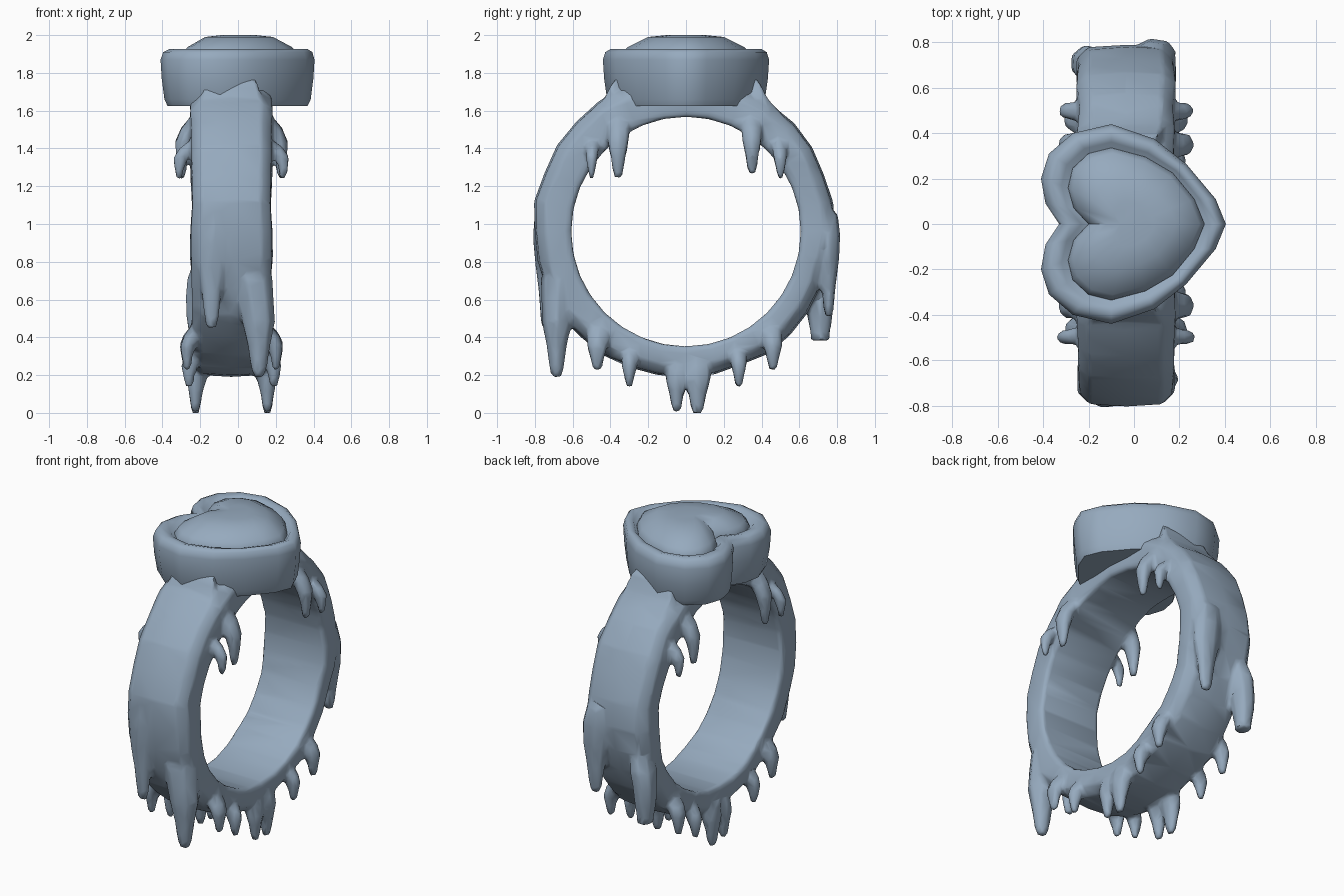
import bpy, bmesh, math, random
from mathutils import Vector

if "Cube" in bpy.data.objects:
    bpy.data.objects.remove(bpy.data.objects["Cube"])

random.seed(4)
metal = bpy.data.materials.new("blue grey metal")
metal.diffuse_color = (0.305, 0.402, 0.515, 1)
metal.use_nodes = True
metal.node_tree.nodes["Principled BSDF"].inputs["Base Color"].default_value = metal.diffuse_color
CX, CZ = -0.035, 0.96      # centre of the band


def shade(mesh, angle):
    for p in mesh.polygons:
        p.use_smooth = True
    mesh.set_sharp_from_angle(angle=math.radians(angle))


def skin(bm, loops, closed=False):
    """Skin a list of point loops; cap the ends, or join last to first."""
    rows = [[bm.verts.new(p) for p in loop] for loop in loops]
    n = len(rows[0])
    faces = []
    pairs = list(zip(rows, rows[1:]))
    if closed:
        pairs.append((rows[-1], rows[0]))
    for a, b in pairs:
        for i in range(n):
            j = (i + 1) % n
            faces.append(bm.faces.new((a[i], a[j], b[j], b[i])))
    if not closed:
        faces += [bm.faces.new(rows[0]), bm.faces.new(rows[-1])]
    bmesh.ops.recalc_face_normals(bm, faces=faces)


def to_object(bm, name, angle=45):
    mesh = bpy.data.meshes.new(name)
    bm.to_mesh(mesh)
    bm.free()
    mesh.materials.append(metal)
    shade(mesh, angle)
    ob = bpy.data.objects.new(name, mesh)
    bpy.context.collection.objects.link(ob)
    return ob


# Band: slightly uneven, thicker towards the shoulders
band = bmesh.new()
loops = []
for i in range(32):
    a = 2 * math.pi * i / 32
    ro = 0.797 - 0.022 * math.cos(a) - 0.013 * math.sin(a) + random.uniform(-0.01, 0.01)
    w = 0.213 + random.uniform(-0.008, 0.008)
    section = [(-w + 0.01, 0.608), (-w, 0.635), (-w, ro - 0.06), (-w + 0.05, ro - 0.01),
               (0, ro), (w - 0.05, ro - 0.01), (w, ro - 0.06), (w, 0.635), (w - 0.01, 0.608)]
    loops.append([(CX + x, r * math.sin(a), CZ - r * math.cos(a)) for x, r in section])
skin(band, loops, closed=True)

# Shoulder ramps where the band climbs into the setting
for side in (-1, 1):
    skin(band, [[(CX - w, side * y, z0), (CX - w * 0.75, side * y, z1),
                 (CX + w * 0.75, side * y, z1), (CX + w, side * y, z0)]
                for y, w, z0, z1 in ((0.58, 0.19, 1.42, 1.50), (0.43, 0.21, 1.54, 1.665),
                                     (0.395, 0.19, 1.58, 1.74), (0.34, 0.15, 1.63, 1.80))])


def drip(start, end, rx, ry, blunt=0.32, flare=0.8):
    """Hanging drip: seven-sided, broad at its root and tapering to its tip."""
    s, e = Vector(start), Vector(end)
    rings = []
    for t, out, k in ((0, 0, flare), (0.22, 0.5, 1.08), (0.45, 0.9, 0.98),
                      (0.7, 1, 0.5 + blunt / 1.8), (0.93, 1, 0.32 + blunt / 2), (1.02, 1, blunt)):
        c = Vector((s.x + (e.x - s.x) * out, s.y + (e.y - s.y) * out, s.z + (e.z - s.z) * t))
        rings.append([(c.x + rx * k * math.cos(a), c.y + ry * k * math.sin(a), c.z)
                      for a in (2 * math.pi * i / 7 for i in range(7))])
    skin(band, rings)


# Side drips, repeated on both sides: y, top, tip, start offset, tip offset, rx, ry
side_drips = [(-0.36, 1.58, 1.25, 0.17, 0.262, 0.05, 0.06), (-0.50, 1.45, 1.24, 0.18, 0.275, 0.045, 0.035),
              (0.35, 1.58, 1.27, 0.17, 0.262, 0.05, 0.055), (0.50, 1.45, 1.24, 0.18, 0.265, 0.045, 0.04),
              (-0.47, 0.46, 0.23, 0.18, 0.235, 0.045, 0.06), (-0.30, 0.34, 0.14, 0.18, 0.225, 0.05, 0.045),
              (-0.05, 0.30, 0.01, 0.15, 0.19, 0.055, 0.06), (0.06, 0.32, 0.0, 0.15, 0.19, 0.055, 0.075),
              (0.28, 0.34, 0.14, 0.18, 0.225, 0.05, 0.045), (0.46, 0.46, 0.23, 0.18, 0.235, 0.05, 0.055)]
for y, top, tip, x0, x1, rx, ry in side_drips:
    for sx in (-1, 1):
        drip((CX + sx * x0, y * 0.98, top), (CX + sx * x1, y, tip), rx, ry)

# Large drips on the front and back faces of the band
drip((0.07, -0.67, 0.72), (0.11, -0.685, 0.20), 0.095, 0.085, 0.3, 1.2)
drip((-0.10, -0.76, 1.06), (-0.14, -0.745, 0.46), 0.085, 0.055)
drip((-0.18, 0.70, 0.80), (-0.215, 0.71, 0.39), 0.072, 0.08, 0.7)
drip((0.08, 0.755, 1.06), (0.10, 0.755, 0.52), 0.09, 0.06)

# Fuse band, shoulders and drips into one melted surface, then thin it out
raw = to_object(band, "dripping_band")
m = raw.modifiers.new("fuse", 'REMESH')
m.mode, m.voxel_size = 'VOXEL', 0.013
m = raw.modifiers.new("soften", 'SMOOTH')
m.factor, m.iterations = 0.5, 5
m = raw.modifiers.new("thin", 'DECIMATE')
m.ratio = 0.06
deps = bpy.context.evaluated_depsgraph_get()
fused = bpy.data.meshes.new_from_object(raw.evaluated_get(deps))
raw.modifiers.clear()
raw.data = fused
for v in fused.vertices:
    v.co.z = max(v.co.z, 0)
fused.materials.clear()
fused.materials.append(metal)
for p in fused.polygons:
    p.material_index = 0
shade(fused, 60)

# Heart outlines, half listed from tip to notch, then mirrored in y
outer_half = [(0.405, 0), (0.36, 0.11), (0.23, 0.265), (0.09, 0.375), (-0.10, 0.44),
              (-0.27, 0.40), (-0.375, 0.31), (-0.41, 0.20), (-0.39, 0.09), (-0.33, 0)]
inner_half = [(0.31, 0), (0.265, 0.11), (0.17, 0.225), (0.05, 0.295), (-0.10, 0.335),
              (-0.20, 0.31), (-0.27, 0.245), (-0.29, 0.16), (-0.265, 0.07), (-0.20, 0)]


def mirror(half):
    return half + [(x, -y) for x, y in half[-2:0:-1]]


outer, inner = mirror(outer_half), mirror(inner_half)


def heart(t, s, z):
    return [((a[0] + (b[0] - a[0]) * t) * s, (a[1] + (b[1] - a[1]) * t) * s, z)
            for a, b in zip(outer, inner)]


# Heart setting with rounded rim
setting = bmesh.new()
skin(setting, [heart(0, 0.91, 1.625), heart(0, 0.95, 1.66), heart(0, 0.985, 1.77),
               heart(0, 1.0, 1.87), heart(0.12, 1, 1.91), heart(0.4, 1, 1.927),
               heart(0.75, 1, 1.918), heart(1, 1, 1.89)])
to_object(setting, "heart_setting", 60)

# Domed heart stone, seated against the rim
stone = bmesh.new()
skin(stone, [heart(1, 1.01, 1.86), heart(1, 1.0, 1.90), heart(1, 0.93, 1.935),
             heart(1, 0.6, 1.99), heart(1, 0.3, 2.0)])
to_object(stone, "heart_stone", 60)
